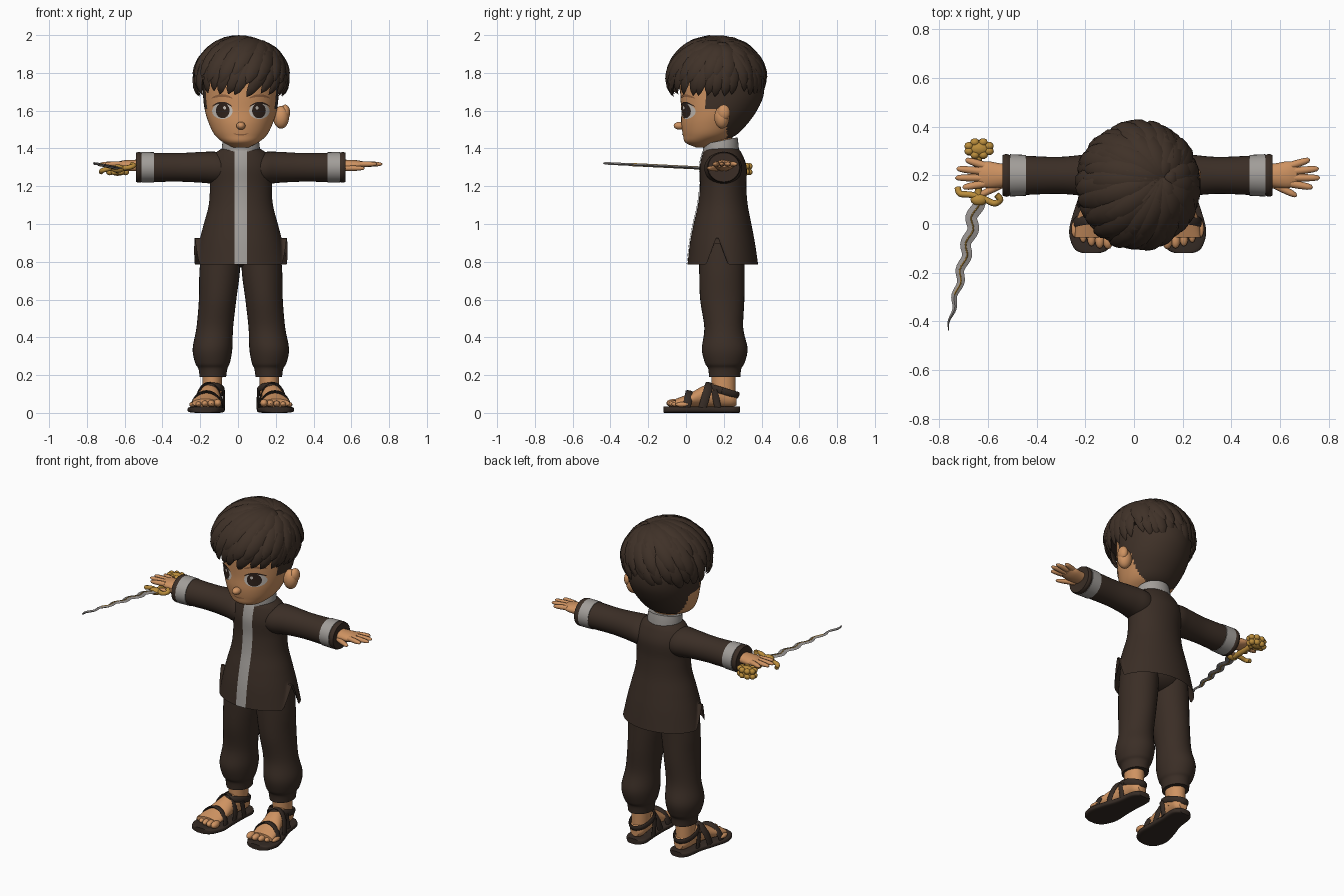
import bpy, bmesh, math, random
from mathutils import Vector

random.seed(4)
CX = 0.015  # body centre line
cube = bpy.data.objects.get("Cube")
if cube:
    bpy.data.objects.remove(cube)


def material(name, *rgb):
    m = bpy.data.materials.new(name)
    m.use_nodes = True
    m.diffuse_color = (*rgb, 1)
    m.node_tree.nodes["Principled BSDF"].inputs["Base Color"].default_value = (*rgb, 1)
    return m


SKIN = material("warm skin", .62, .29, .12)
HAIR = material("dark brown hair", .05, .031, .021)
CLOTH = material("dark brown cloth", .043, .027, .019)
LEATHER = material("dark leather", .036, .024, .018)
TRIM = material("grey trim", .36, .34, .32)
GOLD = material("gold", .5, .27, .045)
STEEL = material("steel", .3, .28, .27)
WHITE = material("eye white", .6, .55, .5)
IRIS = material("dark iris", .03, .017, .012)
BROW = material("brow brown", .3, .13, .055)


# Geometry helpers: each returns (vertices, faces)
def spline(keys, steps):
    out = []
    for i in range(len(keys) - 1):
        p = [keys[max(0, min(len(keys) - 1, i + k))] for k in (-1, 0, 1, 2)]
        for j in range(steps):
            t = j / steps
            out.append(tuple(.5 * (2 * b + (c - a) * t + (2 * a - 5 * b + 4 * c - d) * t * t
                                   + (3 * b - a - 3 * c + d) * t ** 3) for a, b, c, d in zip(*p)))
    return out + [tuple(keys[-1])]


def skin_rings(rings, cap=True):
    n = len(rings[0])
    V = [v for r in rings for v in r]
    F = [(i * n + j, i * n + (j + 1) % n, (i + 1) * n + (j + 1) % n, (i + 1) * n + j)
         for i in range(len(rings) - 1) for j in range(n)]
    if cap:
        F += [tuple(range(n)), tuple(range(len(V) - n, len(V)))]
    return V, F


def loft(keys, axis="z", n=32, steps=5, power=2, cap=True):
    """Keys are (x, y, z, radius 1, radius 2), with rings square to the axis."""
    rings = []
    for x, y, z, a, b in spline(keys, steps):
        ring = []
        for k in range(n):
            t = math.tau * k / n
            c, s = (math.copysign(abs(f) ** (2 / power), f) for f in (math.cos(t), math.sin(t)))
            ring.append({"x": (x, y + a * c, z + b * s), "y": (x + a * c, y, z + b * s),
                         "z": (x + a * c, y + b * s, z)}[axis])
        rings.append(ring)
    return skin_rings(rings, cap)


def ball(x, y, z, rx, ry, rz, n=24):
    lat = [math.pi * (i / 12 - .5) for i in range(13)]
    return loft([(x, y, z + rz * math.sin(t), rx * max(.01, math.cos(t)), ry * max(.01, math.cos(t)))
                 for t in lat], n=n, steps=1)


def sweep(pts, widths, thicks, up=lambda p: Vector((0, 0, 1)), n=8):
    pts = [Vector(p) for p in pts]
    rings = []
    for i, p in enumerate(pts):
        T = (pts[min(i + 1, len(pts) - 1)] - pts[max(i - 1, 0)]).normalized()
        B = T.cross(up(p)).normalized()
        N = B.cross(T)
        rings.append([tuple(p + B * widths[i] * math.cos(math.tau * k / n)
                            + N * thicks[i] * math.sin(math.tau * k / n)) for k in range(n)])
    return skin_rings(rings)


def add(name, mat, *geos, s=1, dx=CX, fix=True, angle=50):
    V, F = [], []
    for v, f in geos:
        F += [tuple(i + len(V) for i in q) for q in f]
        V += [(dx + s * x, y, z) for x, y, z in v]
    me = bpy.data.meshes.new(name)
    me.from_pydata(V, [], F)
    if fix:
        bm = bmesh.new()
        bm.from_mesh(me)
        bmesh.ops.recalc_face_normals(bm, faces=bm.faces)
        bm.to_mesh(me)
        bm.free()
    me.materials.append(mat)
    me.polygons.foreach_set("use_smooth", [True] * len(me.polygons))
    me.set_sharp_from_angle(angle=math.radians(angle))
    ob = bpy.data.objects.new(name, me)
    bpy.context.scene.collection.objects.link(ob)
    return ob


def front_y(keys, x, z):
    rows = spline(keys, 6)
    for lo, hi in zip(rows, rows[1:]):
        if lo[2] <= z <= hi[2]:
            break
    t = max(0, min(1, (z - lo[2]) / (hi[2] - lo[2])))
    _, y, _, a, b = (p + (q - p) * t for p, q in zip(lo, hi))
    return y - b * math.sqrt(max(0, 1 - (x / a) ** 2))


def patch(keys, x, z, rx, rz, off=.004, bend=0, round_=True, n=12):
    """A thin plate laid on the front of a lofted form."""
    V = []
    for i in range(n + 1):
        for j in range(n + 1):
            u, v = 2 * i / n - 1, 2 * j / n - 1
            if round_:
                u, v = u * math.sqrt(1 - v * v / 2), v * math.sqrt(1 - u * u / 2)
            px, pz = x + rx * u, z + rz * v + bend * u * u
            V.append((px, front_y(keys, px, pz) - off, pz))
    m = n + 1
    return V, [(i * m + j, (i + 1) * m + j, (i + 1) * m + j + 1, i * m + j + 1)
               for i in range(n) for j in range(n)]


# Tunic with side slits, front trim and collar
torso = [(0, .195, .785, .247, .187), (0, .193, .9, .222, .172), (0, .193, 1, .196, .153),
         (0, .195, 1.1, .17, .132), (0, .197, 1.2, .164, .122), (0, .197, 1.3, .17, .124),
         (0, .192, 1.37, .14, .105), (0, .187, 1.405, .09, .085)]
V, F = loft(torso, n=96, steps=7, cap=False)
V = [(x, y, max(z, .94 - 2.7 * abs(y - .165)) if abs(x) > .1 else z) for x, y, z in V]
add("tunic", CLOTH, (V, F))
add("front_trim", TRIM, patch(torso, 0, 1.095, .033, .308, .005, round_=False, n=30), fix=False)
V, F = loft([(0, .185, 1.375, .102, .095), (0, .183, 1.41, .1, .094), (0, .181, 1.44, .096, .092)])
add("collar", TRIM, ([(x, y, z + .2 * (y - .18)) for x, y, z in V], F))
add("neck", SKIN, loft([(0, .17, 1.36, .075, .075), (0, .17, 1.5, .07, .075)]))
add("trouser_seat", CLOTH, ball(0, .195, .86, .19, .12, .09))

# Head: back and sideburns take the hair colour
head = [(0, .1, 1.405, .04, .045), (0, .088, 1.43, .09, .09), (0, .124, 1.47, .137, .14),
        (0, .15, 1.53, .168, .175), (0, .175, 1.6, .19, .2), (0, .19, 1.68, .2, .22),
        (0, .19, 1.76, .2, .22), (0, .18, 1.84, .18, .19), (0, .18, 1.9, .1, .1)]
ob = add("head", SKIN, loft(head, n=80, steps=8))
ob.data.materials.append(HAIR)
for p in ob.data.polygons:
    _, y, z = p.center
    if y > .215 or z > 1.8 or (z > 1.61 and y > .1):
        p.material_index = 1
add("nose", SKIN, ball(0, -.033, 1.52, .024, .032, .021))
add("mouth", BROW, patch(head, 0, 1.472, .042, .0035, .003, .008), fix=False)

# Hair cap and overlapping pointed locks around an off-centre crown
C, R = Vector((0, .16, 1.735)), Vector((.245, .255, .232))
V, F = ball(*C, *R, n=48)
add("hair_cap", HAIR, ([(x, y, max(z, 1.765)) for x, y, z in V], F))
crown = Vector((.42, .12, .9)).normalized()
locks = []
for count, elev, width, lift in ((30, -.2, .042, 1.0), (22, .12, .05, 1.025),
                                 (16, .5, .048, 1.04), (9, .85, .035, 1.05)):
    for k in range(count):
        az = math.tau * (k + random.uniform(-.3, .3)) / count
        e = elev + random.uniform(-.1, .08)
        tip = Vector((math.cos(az) * math.cos(e), math.sin(az) * math.cos(e), math.sin(e)))
        pts, ws = [], []
        for i in range(11):
            t = i / 10
            d = (crown * (1 - t) + tip * t).normalized()
            r = lift + .03 * math.sin(math.pi * t) - (.07 * t ** 4 if elev < 0 else -.02 * t ** 3)
            pts.append(C + Vector(a * b for a, b in zip(d, R)) * r)
            ws.append(width * max(.03, math.sin(math.pi * (.1 + .9 * t)) ** .7 if t < 1 else 0))
        locks.append(sweep(pts, ws, [w * .42 for w in ws], lambda p: p - C, n=6))
add("hair_locks", HAIR, *locks, angle=60)

# Mirrored parts
sleeve = [(.06, .195, 1.29, .09, .08), (.13, .197, 1.296, .1, .086), (.2, .2, 1.3, .088, .082),
          (.32, .2, 1.3, .076, .076), (.45, .2, 1.3, .08, .077), (.55, .2, 1.3, .084, .077)]
leg = [(.148, .205, .19, .07, .083), (.148, .205, .235, .077, .088), (.15, .205, .265, .092, .105),
       (.15, .205, .34, .105, .121), (.138, .2, .45, .097, .103), (.123, .192, .6, .099, .117),
       (.112, .19, .75, .107, .12), (.105, .192, .9, .1, .12)]
sole = [(.19, -.12, .017, .035, .016), (.19, -.1, .017, .072, .017), (.185, -.03, .017, .097, .017),
        (.175, .06, .017, .085, .017), (.16, .15, .017, .07, .017), (.15, .25, .017, .064, .017),
        (.15, .287, .017, .035, .016)]
foot = [(.188, -.055, .052, .07, .022), (.18, .02, .068, .07, .036), (.166, .1, .09, .056, .056),
        (.156, .18, .095, .052, .065), (.15, .24, .08, .048, .05), (.15, .268, .07, .028, .03)]
for s, side in ((1, "left_"), (-1, "right_")):
    # Face details
    add(side + "ear", SKIN, ball(.213, .19, 1.565, .042, .04, .06),
        ball(.235, .2, 1.59, .026, .034, .042))
    for part, mat, geo in (
            ("eye", WHITE, patch(head, .098, 1.598, .054, .042, .004)),
            ("iris", IRIS, patch(head, .096, 1.6, .036, .04, .006)),
            ("eye_glint", WHITE, patch(head, .086, 1.615, .008, .009, .008)),
            ("eyelash", IRIS, patch(head, .1, 1.642, .054, .005, .007, -.02)),
            ("eyebrow", BROW, patch(head, .1, 1.68, .055, .007, .004, -.014))):
        add(side + part, mat, ([(s * x, y, z) for x, y, z in geo[0]],
                               [f[::s] for f in geo[1]]), fix=False)
    # Sleeve and cuff
    add(side + "sleeve", CLOTH, loft(sleeve, "x"),
        loft([(.525, .2, 1.3, .083, .078), (.54, .2, 1.3, .088, .081), (.555, .2, 1.3, .083, .077)], "x"))
    if s < 0:
        bpy.data.objects.remove(bpy.data.objects[side + "sleeve"])
        add(side + "sleeve", CLOTH, loft(sleeve, "x"), loft([(.525, .2, 1.3, .083, .078),
            (.54, .2, 1.3, .088, .081), (.555, .2, 1.3, .083, .077)], "x"), s=s)
    add(side + "cuff_band", TRIM, loft([(.46, .2, 1.3, .084, .08), (.525, .2, 1.3, .087, .081)], "x"), s=s)
    # Hand with spread fingers
    parts = [loft([(.5, .2, 1.31, .04, .03), (.57, .2, 1.31, .05, .03), (.62, .203, 1.312, .055, .025),
                   (.655, .205, 1.314, .046, .015)], "x", n=20)]
    fingers = [(.63, .24, .708, .265), (.635, .216, .745, .228), (.635, .19, .75, .19),
               (.63, .166, .72, .15), (.555, .165, .655, .115)]
    for x0, y0, x1, y1 in fingers:
        z = 1.295 if x0 < .6 else 1.317
        pts = [(x0 + (x1 - x0) * t, y0 + (y1 - y0) * t, z) for t in (0, .4, .75, .93, 1)]
        parts.append(sweep(pts, [.016, .0155, .0135, .01, .002], [.015, .0145, .012, .008, .002]))
    add(side + "hand", SKIN, *parts, s=s)
    # Trouser leg, foot and toes
    add(side + "trouser_leg", CLOTH, loft(leg), s=s)
    toes = [ball(.122 + .034 * k, -.068 + .006 * k * k / 2, .052 - .002 * k,
                 .021 - .0015 * k, .036, .021 - .002 * k, n=12) for k in range(5)]
    add(side + "foot", SKIN, loft(foot, "y"), *toes,
        loft([(.152, .2, .08, .05, .062), (.15, .198, .26, .054, .065)]), s=s)
    # Sandal sole and straps
    add(side + "sandal_sole", LEATHER, loft(sole, "y", power=4), s=s)
    straps = []
    for x, y, w, h, lean in ((.181, .0, .08, .092, .02), (.17, .085, .071, .135, .04)):
        c = Vector((x, y, .03))
        pts = [(x + w * math.cos(t), y + lean * math.sin(t), .02 + h * math.sin(t))
               for t in (math.pi * k / 16 for k in range(17))]
        straps.append(sweep(pts, [.022] * 17, [.007] * 17, lambda p, c=c: p - c))
    c = Vector((.152, .19, .12))
    pts = [(.152 + .06 * math.cos(t), .19 + .085 * math.sin(t), .118 - .025 * math.sin(t))
           for t in (math.tau * k / 32 for k in range(33))]
    straps.append(sweep(pts, [.018] * 33, [.007] * 33, lambda p: p - c))
    straps += [sweep([(.152 + q * .062, .17, .02), (.152 + q * .06, .15, .12)], [.018] * 2, [.007] * 2,
                     lambda p: Vector((1, 0, 0))) for q in (-1, 1)]
    add(side + "sandal_straps", LEATHER, *straps, s=s)

# Wavy dagger held under the right hand
N = 48
path = [(-.64 - .125 * t + .011 * (1 - .5 * t) * math.sin(t * 32), .11 - .55 * t, 1.295 + .027 * t)
        for t in (k / N for k in range(N + 1))]
taper = [.024 * (1 - (k / N) ** 2) + .001 for k in range(N + 1)]
add("dagger_blade", STEEL, sweep(path, taper, [.007] * N + [.001], n=4), dx=0, angle=20)
add("blade_inlay", GOLD, sweep(path[:36], [.0045] * 36, [.0085] * 36), dx=0)
add("dagger_grip", GOLD, sweep([(-.64, .1 + .02 * k, 1.288) for k in range(10)],
                               [.014, .018] * 5, [.014, .018] * 5, n=12), dx=0)
guard = spline([(-.725, .15, 1.275), (-.715, .125, 1.285), (-.67, .12, 1.295), (-.62, .105, 1.295),
                (-.575, .085, 1.3), (-.55, .1, 1.31), (-.565, .12, 1.315)], 5)
add("dagger_guard", GOLD, sweep(guard, [.013] * len(guard), [.013] * len(guard)),
    ball(-.637, .1, 1.293, .035, .025, .022), dx=0)
knobs = [ball(-.637 + .045 * math.cos(a), .31 + .028 * math.sin(a), 1.29 + h, .019, .017, .017, n=10)
         for h in (-.015, .016) for a in (math.tau * k / 8 + h * 25 for k in range(8))]
add("dagger_pommel", GOLD, ball(-.637, .31, 1.29, .05, .035, .035), *knobs, dx=0)
